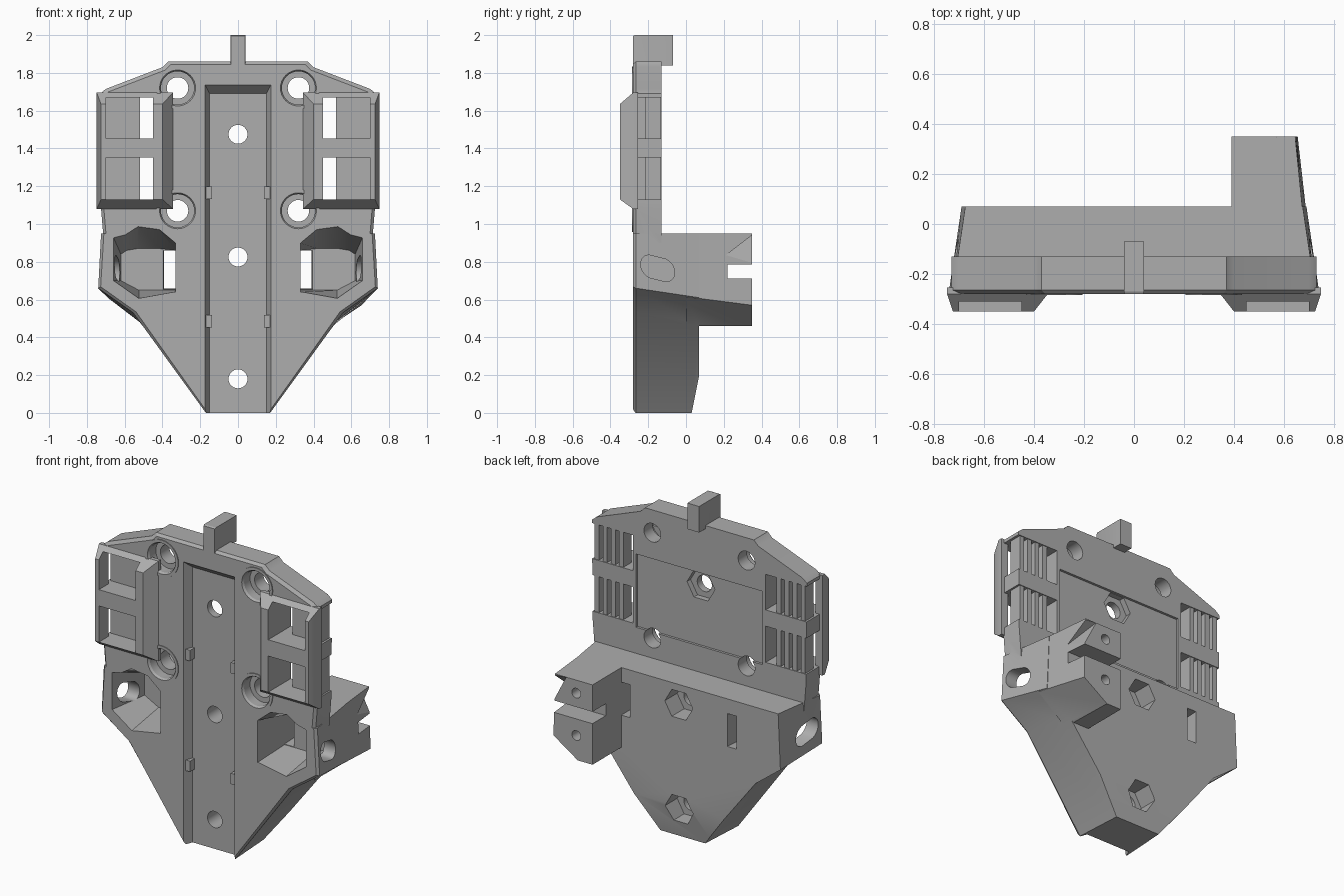
import bpy, bmesh, math

old = bpy.data.objects.get("Cube")
if old:
    bpy.data.objects.remove(old, do_unlink=True)

grey = bpy.data.materials.new("mid_grey")
grey.use_nodes = True
grey.diffuse_color = (0.42, 0.42, 0.42, 1)
grey.node_tree.nodes["Principled BSDF"].inputs["Base Color"].default_value = (0.42, 0.42, 0.42, 1)


def loft(name, *rings):
    """Closed solid through rings of 3D points."""
    bm = bmesh.new()
    vs = [[bm.verts.new(p) for p in r] for r in rings]
    n = len(vs[0])
    bm.faces.new(vs[0])
    bm.faces.new(vs[-1])
    for a, b in zip(vs, vs[1:]):
        for i in range(n):
            j = (i + 1) % n
            bm.faces.new((a[i], a[j], b[j], b[i]))
    bmesh.ops.recalc_face_normals(bm, faces=bm.faces)
    me = bpy.data.meshes.new(name)
    bm.to_mesh(me)
    bm.free()
    me.materials.append(grey)
    ob = bpy.data.objects.new(name, me)
    bpy.context.collection.objects.link(ob)
    return ob


def flat(y, pts, s=1):
    return [(s * x, y, z) for x, z in pts]


def both(half):
    return half + [(-x, z) for x, z in reversed(half)]


def rect(x0, x1, z0, z1):
    return [(x0, z0), (x1, z0), (x1, z1), (x0, z1)]


def box(name, x, y, z, s=1):
    r = rect(*x, *z)
    return loft(name, flat(y[0], r, s), flat(y[1], r, s))


def circle(x, z, r, n=32):
    return [(x + r * math.cos(2 * math.pi * i / n), z + r * math.sin(2 * math.pi * i / n)) for i in range(n)]


def rod(name, x, z, r, y0, y1, n=32, r2=None):
    return loft(name, flat(y0, circle(x, z, r, n)), flat(y1, circle(x, z, r2 or r, n)))


def combine(target, tool, op="DIFFERENCE"):
    m = target.modifiers.new("cut", "BOOLEAN")
    m.operation, m.solver, m.object = op, "EXACT", tool
    with bpy.context.temp_override(object=target, active_object=target, selected_objects=[target]):
        bpy.ops.object.modifier_apply(modifier=m.name)
    bpy.data.objects.remove(tool, do_unlink=True)


def add(target, tool):
    combine(target, tool, "UNION")


# Upper plate with a chamfered front rim
def plate_outline(d):
    return both([(0.71 - d, 0.9), (0.725 - d, 1.08), (0.73 - d, 1.69 - d), (0.70 - d, 1.715 - d),
                 (0.40 - d, 1.83 - d), (0.37 - d, 1.86 - d)])


body = loft("bracket_body", flat(-0.28, plate_outline(0.015)), flat(-0.265, plate_outline(0)),
            flat(-0.13, plate_outline(0)))


# Thick lower body, tapering to the back
def lower_outline(a, b, c, d, zb, zc):
    return both([(a, 0), (b, zb), (c, zc), (d, 0.95)])


add(body, loft("lower", flat(-0.28, lower_outline(0.16, 0.54, 0.727, 0.71, 0.535, 0.668)),
               flat(-0.265, lower_outline(0.17, 0.555, 0.74, 0.725, 0.53, 0.66)),
               flat(0.07, lower_outline(0.15, 0.52, 0.69, 0.675, 0.48, 0.61))))

# Sloped foot at the bottom of the back
combine(body, loft("foot_cut", [(-1, 0.07, 0.2), (-1, 0.03, -0.001), (-1, 0.2, -0.001), (-1, 0.2, 0.2)],
                   [(1, 0.07, 0.2), (1, 0.03, -0.001), (1, 0.2, -0.001), (1, 0.2, 0.2)]))

# Forked arm on the left side of the back
add(body, loft("arm", flat(0.0, [(0.39, 0.46), (0.5, 0.46), (0.695, 0.615), (0.68, 0.95), (0.39, 0.95)]),
               flat(0.35, [(0.39, 0.46), (0.49, 0.46), (0.655, 0.57), (0.645, 0.95), (0.39, 0.95)])))
combine(body, box("fork_slot", (0.3, 0.8), (0.22, 0.5), (0.712, 0.785)))
tip = [(0.565, 0.355, 0.955), (0.65, 0.355, 0.79), (0.69, 0.17, 0.8)]
combine(body, loft("arm_corner", tip, [(x + 0.2, y + 0.1, z + 0.05) for x, y, z in tip]))
for z in (0.87, 0.61):
    combine(body, rod("arm_hole", 0.5, z, 0.03, 0.2, 0.5, 24))

# Shallow recess across the back of the plate
combine(body, box("back_recess", (-0.43, 0.43), (-0.145, -0.1), (1.11, 1.56)))

# Front channel with sloped walls, open at the bottom
combine(body, loft("channel", flat(-0.29, rect(-0.178, 0.178, -0.1, 1.745)),
                   flat(-0.225, rect(-0.15, 0.15, -0.1, 1.69))))
for s in (-1, 1):
    for z in (0.485, 1.165):
        add(body, box("channel_tab", (0.138, 0.172), (-0.268, -0.215), (z - 0.033, z + 0.033), s))

# Centre bolt holes with hexagonal nut pockets
for z, y in ((0.18, 0.07), (0.825, 0.07), (1.475, -0.13)):
    combine(body, rod("bolt_hole", 0, z, 0.05, -0.5, 0.5))
    combine(body, rod("nut_pocket", 0, z, 0.095, y - (0.12 if y > 0 else 0.05), 0.5, 6))

for s in (-1, 1):
    # Screw bosses with countersinks
    for z in (1.72, 1.07):
        x = 0.32 * s
        add(body, rod("boss", x, z, 0.113, -0.285, -0.15))
        combine(body, rod("sink_rim", x, z, 0.104, -0.3, -0.272, r2=0.088))
        combine(body, rod("sink", x, z, 0.088, -0.3, -0.215))
        combine(body, rod("screw_hole", x, z, 0.057, -0.5, 0.0))

    # Faceted side pocket narrowing to a slit through the back
    mouth = [(0.33, 0.64), (0.525, 0.605), (0.66, 0.70), (0.66, 0.93), (0.60, 0.945),
             (0.53, 0.99), (0.42, 0.975), (0.33, 0.90)]
    inner = [(0.33, 0.65), (0.525, 0.65), (0.62, 0.70), (0.62, 0.84), (0.59, 0.86),
             (0.53, 0.87), (0.42, 0.87), (0.33, 0.86)]
    combine(body, loft("pocket", flat(-0.29, mouth, s), flat(-0.02, inner, s)))
    combine(body, loft("slit", flat(-0.1, rect(0.33, 0.40, 0.65, 0.86), s),
                       flat(0.12, rect(0.33, 0.388, 0.66, 0.86), s)))

    # Slanted oblong slot in the outer wall
    oblong = []
    for i in range(24):
        a = 2 * math.pi * (i + 0.5) / 24
        u = 0.055 * math.cos(a) + (0.035 if math.cos(a) > 0 else -0.035)
        oblong.append((-0.15 + u, 0.765 + 0.06 * math.sin(a) - 0.25 * u))
    combine(body, loft("side_slot", [(0.56 * s, y, z) for y, z in oblong],
                       [(0.9 * s, y, z) for y, z in oblong]))

    # Raised clip housing with two windows, open at the side behind the frame
    add(body, loft("clip", flat(-0.35, rect(0.40, 0.725, 1.13, 1.635), s),
                   flat(-0.28, rect(0.345, 0.748, 1.08, 1.695), s),
                   flat(-0.255, rect(0.345, 0.748, 1.08, 1.695), s)))
    for z0, z1 in ((1.13, 1.352), (1.452, 1.67)):
        combine(body, box("window", (0.45, 0.70), (-0.5, 0.0), (z0, z1), s))
        combine(body, box("side_gap", (0.45, 0.9), (-0.255, 0.0), (z0, z1), s))

# Grip slats behind the clip windows
for side, s in (("left", 1), ("right", -1)):
    for k, (z0, z1) in enumerate(((1.125, 1.357), (1.447, 1.675))):
        grip = box(f"{side}_grip_{k + 1}", (0.52, 0.715), (-0.215, -0.18), (z0, z1), s)
        for i in range(4):
            x = 0.52 + 0.055 * i
            add(grip, box("slat", (x, x + 0.03), (-0.2, -0.135), (z0, z1), s))

# Locating tab on the top edge
tab = loft("top_tab", flat(-0.28, rect(-0.037, 0.037, 1.84, 1.995)),
           flat(-0.27, rect(-0.04, 0.04, 1.84, 2.0)), flat(-0.07, rect(-0.04, 0.04, 1.84, 2.0)))

# Crisp edges with smooth bores
for ob in bpy.context.collection.objects:
    if ob.type == "MESH" and ob.data.materials and ob.data.materials[0] == grey:
        ob.select_set(True)
        bpy.context.view_layer.objects.active = ob
bpy.ops.object.shade_smooth_by_angle(angle=math.radians(25))
